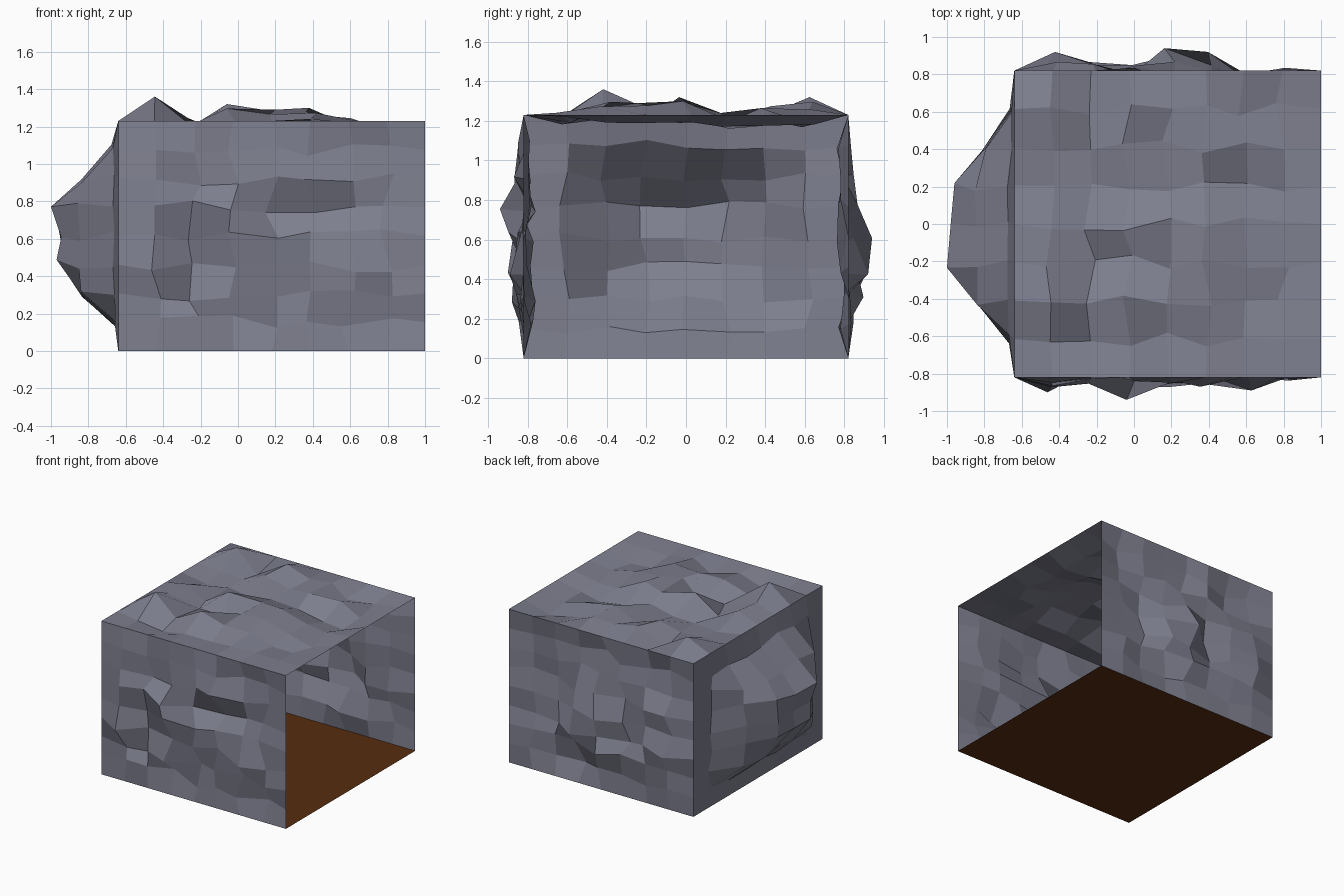
import bpy, random
from mathutils import Vector

old = bpy.data.objects.get("Cube")
if old:
    bpy.data.objects.remove(old, do_unlink=True)

random.seed(5)
N = 8                                    # cells along each side of a sheet
BACK, FRONT, HALF, TOP = -0.64, 1.0, 0.82, 1.23


def material(name, rgb):
    m = bpy.data.materials.new(name)
    m.use_nodes = True
    m.diffuse_color = (*rgb, 1)
    m.node_tree.nodes["Principled BSDF"].inputs["Base Color"].default_value = (*rgb, 1)
    return m


rock = material("grey rock", (0.21, 0.215, 0.275))
earth = material("brown earth", (0.095, 0.026, 0.005))


def rough(columns, rows, spots):
    """Broken rock: no point rises above its column's or row's limit; spots are fixed."""
    def height(i, j):
        limit = min(columns[i - 1], rows[j - 1])
        noise = random.uniform(limit - 0.09, limit - 0.01)
        return spots.get((i, j), noise)
    return height


def hollow(across, up, spots):
    """Swelling with a level middle and sides that fall to the border."""
    def height(i, j):
        swell = min(across[i - 1], up[j - 1])
        noise = 0.34 * swell + random.uniform(-0.015, 0.015)
        return spots.get((i, j), noise)
    return height


def sheet(name, origin, u, v, out, mat, height=None, jitter=0.0):
    """Grid from origin along u and v, pushed along out; the border stays straight."""
    origin, u, v, out = map(Vector, (origin, u, v, out))
    verts = []
    for j in range(N + 1):
        for i in range(N + 1):
            p = origin + u * (i / N) + v * (j / N)
            if height and 0 < i < N and 0 < j < N:
                p += out * height(i, j)
                p += u.normalized() * random.uniform(-jitter, jitter)
                p += v.normalized() * random.uniform(-jitter, jitter)
            verts.append(p)
    w = N + 1
    faces = [(j * w + i, j * w + i + 1, (j + 1) * w + i + 1, (j + 1) * w + i)
             for j in range(N) for i in range(N)]
    # wind the faces so that they look outward
    if u.cross(v).dot(out) < 0:
        faces = [f[::-1] for f in faces]
    mesh = bpy.data.meshes.new(name)
    mesh.from_pydata(verts, [], faces)
    mesh.materials.append(mat)
    mesh.update()
    obj = bpy.data.objects.new(name, mesh)
    bpy.context.collection.objects.link(obj)


length = (FRONT - BACK, 0, 0)
width = (0, 2 * HALF, 0)
rise = (0, 0, TOP)

# Side walls of broken rock
front_rock = rough((.08, .05, .12, .05, .05, .07, .03),
                   (.04, .08, .08, .09, .12, .07, .04),
                   {(3, 5): .12, (1, 3): .08, (2, 2): -.05, (4, 2): -.06,
                    (4, 3): .05, (4, 4): .03, (4, 5): -.04, (5, 4): .03,
                    (1, 5): .05, (2, 4): -.05, (7, 5): -.03,
                    (5, 6): .05, (5, 5): -.06, (6, 3): .07, (6, 5): -.04})
sheet("front_wall", (BACK, -HALF, 0), length, rise, (0, -1, 0), rock, front_rock, 0.04)

rear_rock = rough((.1, .07, .05, .12, .11, .03, .04),
                  (.06, .09, .1, .12, .06, .04, .03),
                  {(4, 4): .12, (1, 3): .1, (5, 3): .1, (3, 3): -.03,
                   (5, 1): -.05, (6, 1): -.04})
sheet("rear_wall", (BACK, HALF, 0), length, rise, (0, 1, 0), rock, rear_rock, 0.04)

# Roof with a broken ridge across the middle
roof_rock = rough((.12, 0, .09, .07, .07, .02, .025),
                  (.03, .12, .07, .09, .04, .07, .09),
                  {(1, 2): .13, (1, 7): .09, (3, 4): .09, (4, 4): .05, (5, 4): .07,
                   (3, 3): -.04, (6, 6): .015, (6, 5): -.07})
sheet("roof", (BACK, -HALF, TOP), length, width, (0, 0, 1), rock, roof_rock, 0.04)

# Hollowed end wall
end_rock = hollow((.1, .6, .97, 1, .93, .47, .03),
                  (.05, .55, .95, .92, 1, .6, .08),
                  {(3, 5): .36, (3, 3): .33})
sheet("end_wall", (BACK, -HALF, 0), width, rise, (-1, 0, 0), rock, end_rock, 0.03)

# Flat floor
sheet("floor", (BACK, -HALF, 0), length, width, (0, 0, 1), earth)
